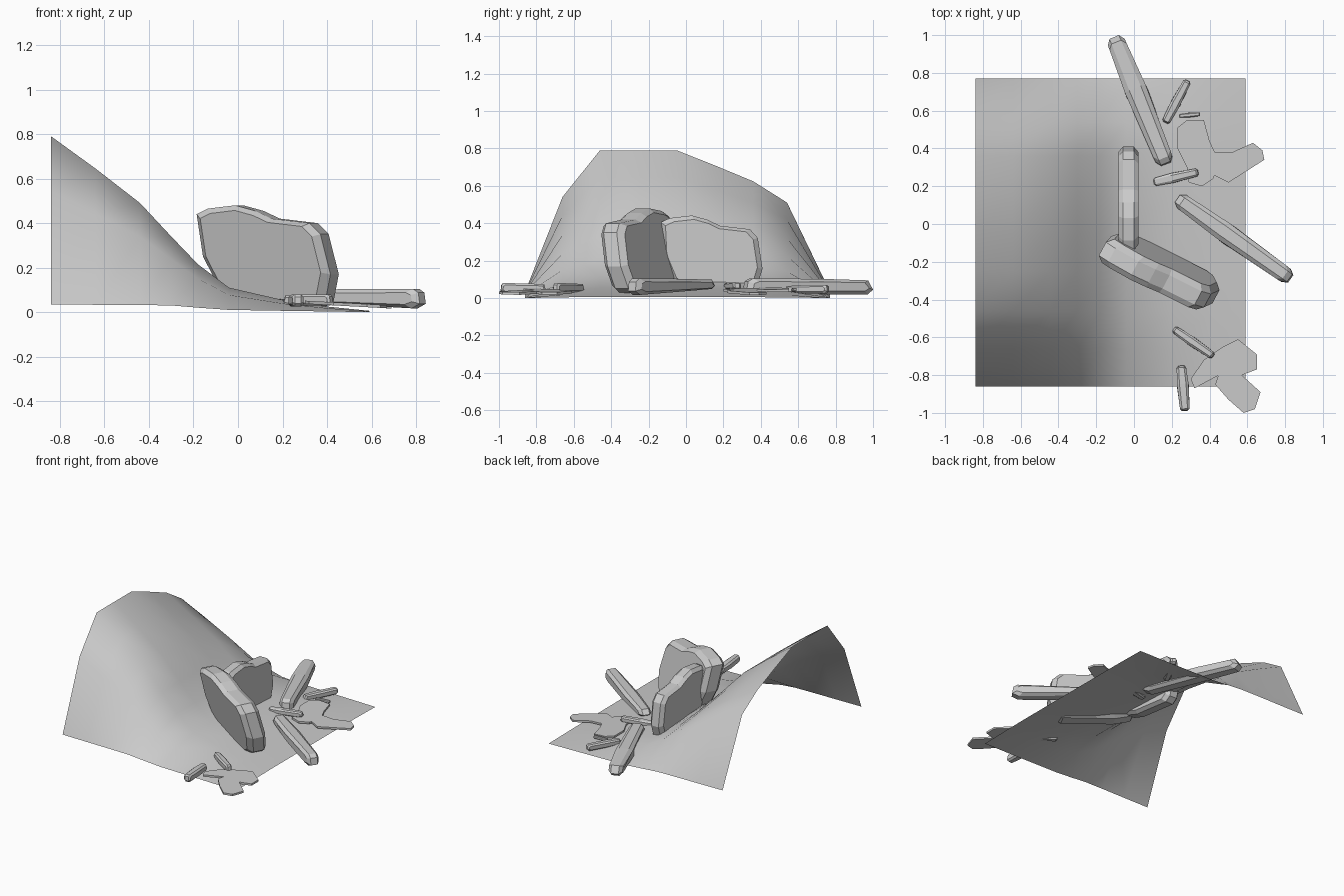
import bpy
import bmesh
from mathutils import Vector

if "Cube" in bpy.data.objects:
    bpy.data.objects.remove(bpy.data.objects["Cube"])


def make(name, verts, faces, smooth=False):
    me = bpy.data.meshes.new(name)
    me.from_pydata(verts, [], faces)
    if not smooth:  # closed stones: make all normals point outwards
        bm = bmesh.new()
        bm.from_mesh(me)
        bmesh.ops.recalc_face_normals(bm, faces=bm.faces)
        bm.to_mesh(me)
        bm.free()
    for p in me.polygons:
        p.use_smooth = smooth
    ob = bpy.data.objects.new(name, me)
    bpy.context.collection.objects.link(ob)
    return ob


# Sloping mound: side profile along x blended with a hump profile along y
side = [(-.84, .79, .035), (-.64, .645, .033), (-.44, .49, .032), (-.3, .34, .03),
        (-.18, .215, .02), (-.04, .11, .01), (.2, .055, .006), (.4, .025, .003), (.59, .006, 0)]
hump = [(-.86, 0), (-.66, .67), (-.46, 1), (-.25, 1), (-.05, 1), (.16, .89),
        (.36, .78), (.54, .63), (.77, 0)]
verts = [(x, y, low + (top - low) * k) for x, top, low in side for y, k in hump]
n = len(hump)
faces = [(i * n + j, (i + 1) * n + j, (i + 1) * n + j + 1, i * n + j + 1)
         for i in range(len(side) - 1) for j in range(n - 1)]
make("ground_mound", verts, faces, True)


def slab(name, outline, start, along, thick, lean=0.0, inset=(.9, .9), bulge=0.0):
    """Chamfered stone: an outline (u along, z up) given thickness in four rings."""
    d = Vector((along[0], along[1], 0)).normalized()
    side_dir = Vector((-d.y, d.x, 0))
    m = len(outline)
    us, zs = [p[0] for p in outline], [p[1] for p in outline]
    cu, cz = (min(us) + max(us)) / 2, (min(zs) + max(zs)) / 2
    half = (max(us) - min(us)) / 2
    vs = []
    for off, ku, kz in ((-.5, *inset), (-.28, 1, 1), (.28, 1, 1), (.5, *inset)):
        for u, z in outline:
            uu, zz = cu + (u - cu) * ku, cz + (z - cz) * kz
            wide = thick * (1 + bulge * (1 - abs(u - cu) / half))
            p = Vector((start[0], start[1], 0)) + d * uu + side_dir * (off * wide - lean * zz)
            vs.append((p.x, p.y, zz))
    fs = [(r * m + i, r * m + (i + 1) % m, (r + 1) * m + (i + 1) % m, (r + 1) * m + i)
          for r in range(3) for i in range(m)]
    fs += [tuple(reversed(range(m))), tuple(range(3 * m, 4 * m))]
    return make(name, vs, fs)


# Two standing slabs sharing one outline
stone = [(-.30, .44), (-.24, .465), (-.1, .48), (0, .455), (.08, .42), (.27, .40), (.32, .35),
         (.35, .17), (.31, .05), (.26, .02), (-.1, .06), (-.22, .1), (-.29, .25)]
slab("leaning_slab", stone, (.143, -.187), (.88, -.47), .142, .22)
slab("upright_slab", [(u * .84, z * .92) for u, z in stone], (-.03, .115), (0, 1), .105)

# Fallen bars and small shards: end points, width, bottom and top height
bar = [(-.5, .3), (-.46, 0), (-.05, 0), (.44, 0), (.5, .25), (.49, .8), (.45, 1),
       (-.1, .97), (-.46, .88)]


def fallen(name, a, b, width, z0, z1, lift=0.0, bulge=.3):
    """Lift raises the underside towards the first end, where the ground is higher."""
    a, b = Vector(a), Vector(b)
    size = (b - a).length
    shape = []
    for u, z in bar:
        low = z0 + lift * (.5 - u)
        shape.append((u * size, low + z * (z1 - low)))
    slab(name, shape, (a + b) / 2, b - a, width, 0, (.92, .6), bulge)


fallen("long_bar_front", (.23, .135), (.83, -.29), .085, .015, .105, .035)
fallen("long_bar_back", (-.105, .99), (.17, .315), .095, .02, .105)
shards = [((.165, .535), (.285, .76), .042, .025, .07),
          ((.24, .572), (.35, .582), .02, .035, .055),
          ((.10, .22), (.34, .275), .042, .045, .085),
          ((.21, -.555), (.42, -.70), .04, .03, .08),
          ((.25, -.75), (.27, -.99), .05, .025, .08)]
for i, s in enumerate(shards):
    fallen(f"shard_{i + 1}", *s)

# Thin flat flakes lying on the ground, dipping slightly towards +x
flakes = [
    [(.23, .40), (.23, .51), (.28, .55), (.37, .55), (.40, .44), (.45, .33), (.42, .24),
     (.36, .20), (.29, .22), (.28, .30)],
    [(.42, .38), (.52, .38), (.63, .43), (.68, .39), (.69, .34), (.58, .27), (.5, .22), (.42, .26)],
    [(.55, -.61), (.65, -.69), (.65, -.77), (.57, -.80), (.45, -.80), (.32, -.87), (.30, -.82),
     (.37, -.72), (.47, -.65)],
    [(.45, -.79), (.57, -.80), (.67, -.89), (.64, -.98), (.58, -1.0), (.5, -.93), (.43, -.85)]]
for i, f in enumerate(flakes):
    m = len(f)
    vs = [(x, y, .062 - .055 * x + h) for h in (-.008, .006) for x, y in f]
    fs = [tuple(range(m)), tuple(range(m, 2 * m))]
    fs += [(k, (k + 1) % m, m + (k + 1) % m, m + k) for k in range(m)]
    make(f"flat_flake_{i + 1}", vs, fs)
